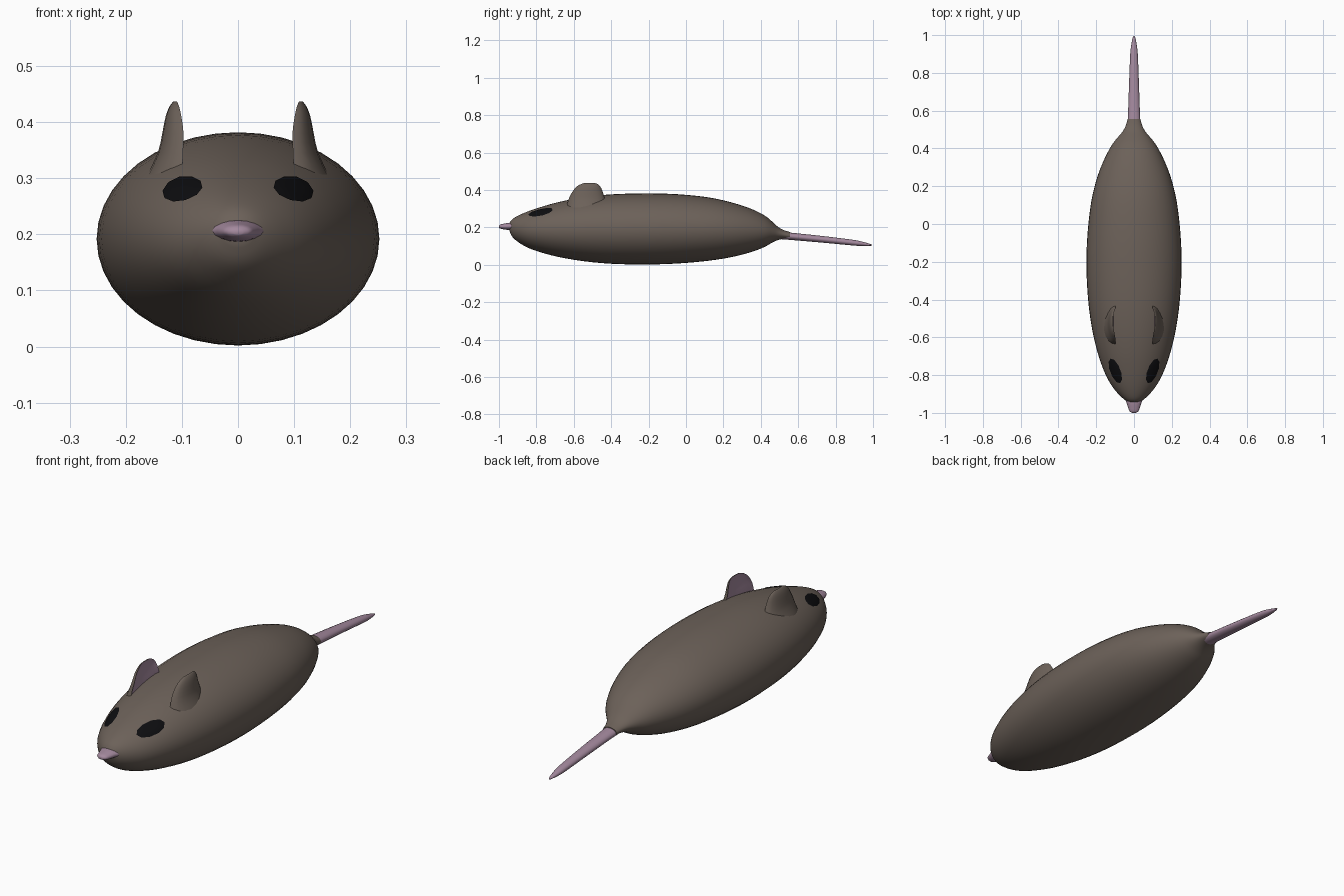
import bpy, bmesh, math
from mathutils import Vector
from mathutils.bvhtree import BVHTree

if "Cube" in bpy.data.objects:
    bpy.data.objects.remove(bpy.data.objects["Cube"])


def material(name, rgb):
    m = bpy.data.materials.new(name)
    m.diffuse_color = (*rgb, 1)
    m.use_nodes = True
    m.node_tree.nodes["Principled BSDF"].inputs["Base Color"].default_value = m.diffuse_color
    return m


FUR = material("fur", (0.15, 0.12, 0.10))
PINK = material("pink", (0.37, 0.25, 0.34))
BLACK = material("black", (0.004, 0.004, 0.005))


def finish(bm, name, mats):
    bmesh.ops.recalc_face_normals(bm, faces=bm.faces)
    me = bpy.data.meshes.new(name)
    bm.to_mesh(me)
    bm.free()
    for m in mats:
        me.materials.append(m)
    ob = bpy.data.objects.new(name, me)
    bpy.context.collection.objects.link(ob)
    bpy.ops.object.select_all(action='DESELECT')
    ob.select_set(True)
    bpy.context.view_layer.objects.active = ob
    bpy.ops.object.shade_smooth_by_angle(angle=math.radians(50))
    return ob


def smooth_rows(rows, n):
    """Catmull-Rom interpolation between table rows."""
    pts = [rows[0]] + rows + [rows[-1]]
    out = []
    for i in range(1, len(pts) - 2):
        a, b, c, d = pts[i - 1:i + 3]
        for k in range(n):
            t = k / n
            out.append([0.5 * (2*q + (r - p)*t + (2*p - 5*q + 4*r - s)*t*t
                               + (3*q - p - 3*r + s)*t**3)
                        for p, q, r, s in zip(a, b, c, d)])
    return out + [rows[-1]]


def skin(bm, rings):
    """Join closed rings with quads and cap both ends."""
    vs = [[bm.verts.new(p) for p in r] for r in rings]
    n = len(vs[0])
    for a, b in zip(vs, vs[1:]):
        for i in range(n):
            j = (i + 1) % n
            f = bm.faces.new((a[i], a[j], b[j], b[i]))
            f.tag = i >= n // 2
    bm.faces.new(vs[0])
    bm.faces.new(vs[-1])


def loft(name, rows, mat, sides, steps):
    """Rows: y, half width, bottom z, top z."""
    bm = bmesh.new()
    rings = []
    for y, w, lo, hi in smooth_rows(rows, steps):
        rings.append([(w * math.cos(a), y, (lo + hi) / 2 + (hi - lo) / 2 * math.sin(a))
                      for a in (2 * math.pi * i / sides for i in range(sides))])
    skin(bm, rings)
    return finish(bm, name, [mat])


# Body
body = loft("body", [
    (-0.945, 0.025, 0.185, 0.222), (-0.93, 0.05, 0.152, 0.243), (-0.90, 0.083, 0.124, 0.262),
    (-0.85, 0.122, 0.094, 0.284), (-0.78, 0.158, 0.068, 0.308), (-0.68, 0.193, 0.042, 0.336),
    (-0.55, 0.223, 0.02, 0.361), (-0.40, 0.243, 0.006, 0.377), (-0.22, 0.252, 0.002, 0.382),
    (-0.05, 0.246, 0.007, 0.378), (0.12, 0.226, 0.022, 0.361), (0.25, 0.194, 0.043, 0.332),
    (0.35, 0.154, 0.069, 0.299), (0.42, 0.116, 0.096, 0.264), (0.46, 0.085, 0.119, 0.232),
    (0.49, 0.060, 0.132, 0.205), (0.52, 0.044, 0.138, 0.187), (0.555, 0.034, 0.137, 0.176)],
    FUR, 40, 3)

# Tail
loft("tail", [
    (0.50, 0.036, 0.138, 0.178), (0.60, 0.031, 0.130, 0.168), (0.75, 0.026, 0.117, 0.152),
    (0.90, 0.020, 0.103, 0.133), (0.95, 0.014, 0.101, 0.122), (0.985, 0.007, 0.102, 0.112),
    (0.995, 0.002, 0.103, 0.108)], PINK, 16, 3)

# Nose
loft("nose", [
    (-1.0, 0.008, 0.199, 0.209), (-0.992, 0.023, 0.194, 0.216), (-0.97, 0.032, 0.189, 0.221),
    (-0.945, 0.040, 0.187, 0.225), (-0.92, 0.050, 0.188, 0.224), (-0.89, 0.046, 0.190, 0.220)],
    PINK, 16, 3)

# Eyes: flat patches laid on the body surface
tree = BVHTree.FromObject(body, bpy.context.evaluated_depsgraph_get())
for side, label in ((1, "right"), (-1, "left")):
    bm = bmesh.new()
    ax = Vector((0.36 * side, 0.93)).normalized()
    rings = []
    for r in (0.15, 0.45, 0.75, 1.0):
        ring = []
        for i in range(10):
            a = 2 * math.pi * i / 10
            u, v = r * 0.07 * math.cos(a), r * 0.027 * math.sin(a)
            x = 0.098 * side + u * ax.x - v * ax.y
            y = -0.777 + u * ax.y + v * ax.x
            hit, nrm, _, _ = tree.ray_cast(Vector((x, y, 1)), Vector((0, 0, -1)))
            ring.append(hit + nrm * (0.004 if r < 1 else 0.002))
        rings.append(ring)
    vs = [[bm.verts.new(p) for p in r] for r in rings]
    bm.faces.new(vs[0])
    for a, b in zip(vs, vs[1:]):
        for i in range(10):
            j = (i + 1) % 10
            bm.faces.new((a[i], a[j], b[j], b[i]))
    # make patches face upward
    eye = finish(bm, label + "_eye", [BLACK])
    if eye.data.polygons[0].normal.z < 0:
        eye.data.flip_normals()

# Ears: crescent rings (z, centre y, half length, edge x, outer x, inner x)
EAR = [(0.30, -0.53, 0.112, 0.100, 0.165, 0.104), (0.345, -0.53, 0.100, 0.098, 0.143, 0.110),
       (0.38, -0.528, 0.086, 0.097, 0.135, 0.116), (0.41, -0.523, 0.070, 0.101, 0.129, 0.117),
       (0.428, -0.518, 0.052, 0.105, 0.122, 0.113), (0.437, -0.515, 0.030, 0.109, 0.115, 0.111)]
for side, label in ((1, "right"), (-1, "left")):
    bm = bmesh.new()
    rings = []
    for z, yc, h, e, o, n in smooth_rows(EAR, 2):
        ring = []
        for i in range(20):
            a = math.pi * i / 10
            x = e + ((o if i < 10 else n) - e) * abs(math.sin(a))
            ring.append((side * x, yc + h * math.cos(a), z))
        rings.append(ring)
    skin(bm, rings)
    for f in bm.faces:
        f.material_index = 1 if f.tag else 0
    finish(bm, label + "_ear", [FUR, PINK])
